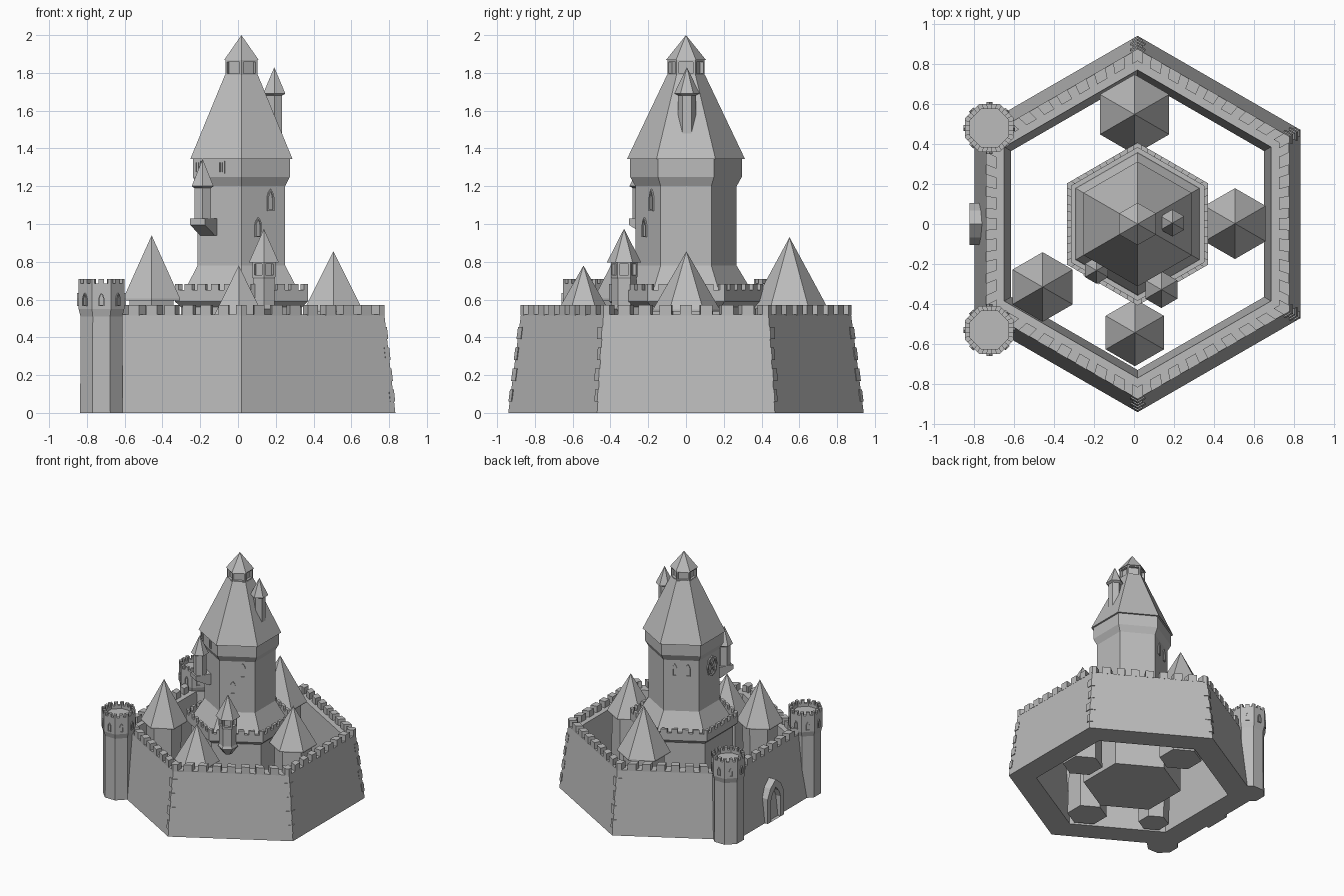
import bpy, bmesh, math
from mathutils import Vector

if "Cube" in bpy.data.objects:
    bpy.data.objects.remove(bpy.data.objects["Cube"])

CX = 0.018                      # axis of the keep and curtain wall
HEX = math.pi / 2               # hexagons have a corner facing front and back
OCT = math.pi / 8

stone = bpy.data.materials.new("grey stone")
stone.diffuse_color = (0.5, 0.5, 0.5, 1)
stone.use_nodes = True
stone.node_tree.nodes["Principled BSDF"].inputs["Base Color"].default_value = stone.diffuse_color


def finish(name, bm):
    bmesh.ops.recalc_face_normals(bm, faces=bm.faces)
    me = bpy.data.meshes.new(name)
    bm.to_mesh(me)
    bm.free()
    me.materials.append(stone)
    ob = bpy.data.objects.new(name, me)
    bpy.context.collection.objects.link(ob)
    return ob


def corner(c, r, i, n, rot):
    a = rot + 2 * math.pi * i / n
    return Vector((c[0] + r * math.cos(a), c[1] + r * math.sin(a), 0))


def turned(name, c, profile, n=6, rot=HEX, closed=False, window=None):
    """Stack n-sided rings of (radius, height); optionally recess windows in one band."""
    bm = bmesh.new()
    rings = []
    for r, z in profile:
        if r == 0:
            rings.append([bm.verts.new((c[0], c[1], z))] * n)
        else:
            rings.append([bm.verts.new(corner(c, r, i, n, rot) + Vector((0, 0, z))) for i in range(n)])
    pairs = list(zip(rings, rings[1:])) + ([(rings[-1], rings[0])] if closed else [])
    panes = []
    for k, (a, b) in enumerate(pairs):
        for i in range(n):
            j = (i + 1) % n
            f = bm.faces.new(list(dict.fromkeys((a[i], a[j], b[j], b[i]))))
            if window is not None and k == window:
                panes.append(f)
    if not closed:
        for (r, z), ring in ((profile[0], rings[0]), (profile[-1], rings[-1])):
            if r:
                bm.faces.new(ring)
    bmesh.ops.recalc_face_normals(bm, faces=bm.faces)
    if panes:
        bmesh.ops.inset_individual(bm, faces=panes, thickness=0.016)
        bmesh.ops.inset_individual(bm, faces=panes, thickness=0.0, depth=-0.02)
    return finish(name, bm)


def prism(bm, bottom, top):
    a = [bm.verts.new(p) for p in bottom]
    b = [bm.verts.new(p) for p in top]
    bm.faces.new(a)
    bm.faces.new(b)
    for i in range(len(a)):
        j = (i + 1) % len(a)
        bm.faces.new((a[i], a[j], b[j], b[i]))


def merlons(name, c, ro, ri, z0, z1, count, n=6, rot=HEX, fill=0.29):
    """Battlement teeth along every side, mitred at the corners."""
    bm = bmesh.new()
    for i in range(n):
        o = corner(c, ro, i, n, rot), corner(c, ro, i + 1, n, rot)
        q = corner(c, ri, i, n, rot), corner(c, ri, i + 1, n, rot)
        for k in range(count + 1):
            t0, t1 = max(0, (k - fill) / count), min(1, (k + fill) / count)
            base = [o[0].lerp(o[1], t0), o[0].lerp(o[1], t1), q[0].lerp(q[1], t1), q[0].lerp(q[1], t0)]
            prism(bm, [p + Vector((0, 0, z0)) for p in base], [p + Vector((0, 0, z1)) for p in base])
    return finish(name, bm)


def arch(w, h):
    """Pointed arch outline, starting at the sill."""
    return [(-w / 2, 0), (w / 2, 0), (w / 2, h * 0.62), (w * 0.32, h * 0.84), (0, h),
            (-w * 0.32, h * 0.84), (-w / 2, h * 0.62)]


def frame(name, pos, angle, outline, inner, front, back, bars=()):
    """Raised frame on a wall whose outward direction is angle (degrees)."""
    a = math.radians(angle)
    out = Vector((math.cos(a), math.sin(a), 0))
    side = Vector((-math.sin(a), math.cos(a), 0))
    place = lambda p, d: Vector(pos) + side * p[0] + Vector((0, 0, p[1])) + out * d
    bm = bmesh.new()
    loops = [[bm.verts.new(place(p, d)) for p in pts]
             for pts, d in ((outline, back), (outline, front), (inner, front), (inner, back))]
    n = len(outline)
    for A, B in zip(loops, loops[1:] + loops[:1]):
        for i in range(n):
            j = (i + 1) % n
            bm.faces.new((A[i], A[j], B[j], B[i]))
    for bar in bars:
        prism(bm, [place(p, back) for p in bar], [place(p, front * 0.6) for p in bar])
    return finish(name, bm)


def arched_window(name, pos, angle, w, h):
    inner = [(u, v + h * 0.07) for u, v in arch(w * 0.6, h * 0.84)]
    frame(name, pos, angle, arch(w, h), inner, 0.008, -0.01)


def on_face(angle, apothem, along, z, c=(CX, 0)):
    a = math.radians(angle)
    return (c[0] + apothem * math.cos(a) - along * math.sin(a),
            c[1] + apothem * math.sin(a) + along * math.cos(a), z)


# Curtain wall with battlements
C = (CX, 0)
turned("curtain_wall", C, [(0.941, 0), (0.874, 0.52), (0.77, 0.52), (0.73, 0)], closed=True)
merlons("wall_merlons", C, 0.876, 0.815, 0.515, 0.572, 8)

# Corner stones on the four corners without gate towers
bm = bmesh.new()
for i in (0, 3, 4, 5):
    for k in range(4):
        z0 = 0.06 + 0.11 * k
        z1 = z0 + 0.065
        reach = 0.045 if k % 2 else 0.03
        rows = []
        for z in (z0, z1):
            r = 0.941 - 0.067 * z / 0.52
            p = [corner(C, r + 0.007, i + d, 6, HEX) for d in (-1, 0, 1)]
            q = corner(C, r - 0.03, i, 6, HEX)
            L = [p[1] + (p[s] - p[1]).normalized() * reach for s in (0, 2)]
            rows.append([v + Vector((0, 0, z)) for v in (L[0], p[1], L[1], q)])
        prism(bm, *rows)
finish("corner_stones", bm)

# Gate towers and gate arch on the left wall
for tag, y in (("back", 0.48), ("front", -0.53)):
    c = (-0.723, y)
    turned("gate_tower_" + tag, c, [(0.122, 0), (0.12, 0.51), (0.131, 0.55), (0.131, 0.685),
                                    (0.104, 0.685), (0.104, 0.66)], 8, OCT)
    merlons("gate_tower_merlons_" + tag, c, 0.131, 0.104, 0.68, 0.71, 2, 8, OCT)
    for k in range(8):
        arched_window(f"gate_tower_slit_{tag}_{k}", on_face(45 * k, 0.121, 0, 0.565, c), 45 * k, 0.03, 0.07)
frame("gate_arch", (-0.823, 0, 0), 180, arch(0.21, 0.33), arch(0.13, 0.265), 0, -0.09)

# Courtyard towers: x, y, base radius, top radius, eave radius, eave height, tip height
for name, x, y, rb, rt, re, ze, zt in (
        ("back_tower", 0.003, 0.548, 0.16, 0.155, 0.2, 0.55, 0.93),
        ("right_tower", 0.505, 0.002, 0.15, 0.14, 0.177, 0.538, 0.855),
        ("front_tower", 0.004, -0.543, 0.15, 0.135, 0.168, 0.475, 0.78),
        ("left_tower", -0.457, -0.315, 0.115, 0.135, 0.174, 0.595, 0.94)):
    turned(name, (x, y), [(rb, 0), (rt, ze), (re, ze), (re, ze + 0.01), (0, zt)])

# Keep: terrace, flared foot, shaft and overhanging top storey
turned("keep_terrace", C, [(0.37, 0), (0.37, 0.56), (0.407, 0.59), (0.407, 0.65),
                           (0.382, 0.65), (0.382, 0.62)])
merlons("terrace_merlons", C, 0.407, 0.382, 0.645, 0.682, 5)
turned("keep_shaft", C, [(0.36, 0.61), (0.352, 0.64), (0.268, 0.78), (0.268, 1.2), (0.296, 1.25), (0.296, 1.345)])
turned("keep_roof", C, [(0.312, 1.345), (0.1, 1.79)])
turned("lantern", C, [(0.098, 1.785), (0.098, 1.87)], window=0)
turned("lantern_roof", C, [(0.106, 1.868), (0, 2.0)])

# Keep windows
arched_window("stair_window_high", on_face(-60, 0.232, 0.042, 1.07), -60, 0.042, 0.115)
arched_window("stair_window_low", on_face(-60, 0.232, -0.033, 0.93), -60, 0.042, 0.105)
for s in (-0.05, 0.05):
    arched_window("rear_window", on_face(120, 0.232, s, 1.07), 120, 0.035, 0.1)
w, h = 0.036, 0.065
box = lambda a, b: [(-a, -b), (a, -b), (a, b), (-a, b)]
for s in (-0.115, 0.03):
    frame("top_window", on_face(240, 0.256, s, 1.3), 240, box(w / 2, h / 2),
          box(w / 2 - 0.007, h / 2 - 0.007), 0.007, -0.01, [box(0.003, h / 2)])
ring = lambda r: [(r * 0.75 * math.cos(math.pi * k / 4), r * math.sin(math.pi * k / 4)) for k in range(8)]
lattice = [[(-0.045 * s, -0.06), (-0.035 * s, -0.066), (0.045 * s, 0.06), (0.035 * s, 0.066)] for s in (1, -1)]
frame("round_window", on_face(180, 0.232, 0.03, 1.1), 180, ring(0.085), ring(0.068), 0.01, -0.01, lattice)

# Turret on the roof, hanging turret on the terrace
turned("roof_turret", (0.192, 0.005), [(0.046, 1.4), (0.048, 1.68), (0.068, 1.69), (0, 1.83)])
T = (0.137, -0.328)
turned("terrace_turret", T, [(0.03, 0.49), (0.075, 0.55), (0.066, 0.57), (0.066, 0.71), (0.07, 0.72), (0.07, 0.8)],
       window=4)
turned("terrace_turret_roof", T, [(0.092, 0.795), (0, 0.975)])

# Oriel turret with a bracket sloping back into the shaft
O = (-0.187, -0.232)
turned("oriel", O, [(0.05, 1.03), (0.05, 1.19), (0.067, 1.2), (0, 1.345)])
bm = bmesh.new()
a = math.radians(240)
out, side = Vector((math.cos(a), math.sin(a), 0)), Vector((-math.sin(a), math.cos(a), 0))
bracket = [(-0.12, 1.03), (0.055, 1.03), (0.055, 0.995), (-0.05, 0.94), (-0.12, 0.94)]
prism(bm, *[[Vector((O[0], O[1], z)) + out * d + side * s for d, z in bracket] for s in (-0.045, 0.045)])
finish("oriel_bracket", bm)
